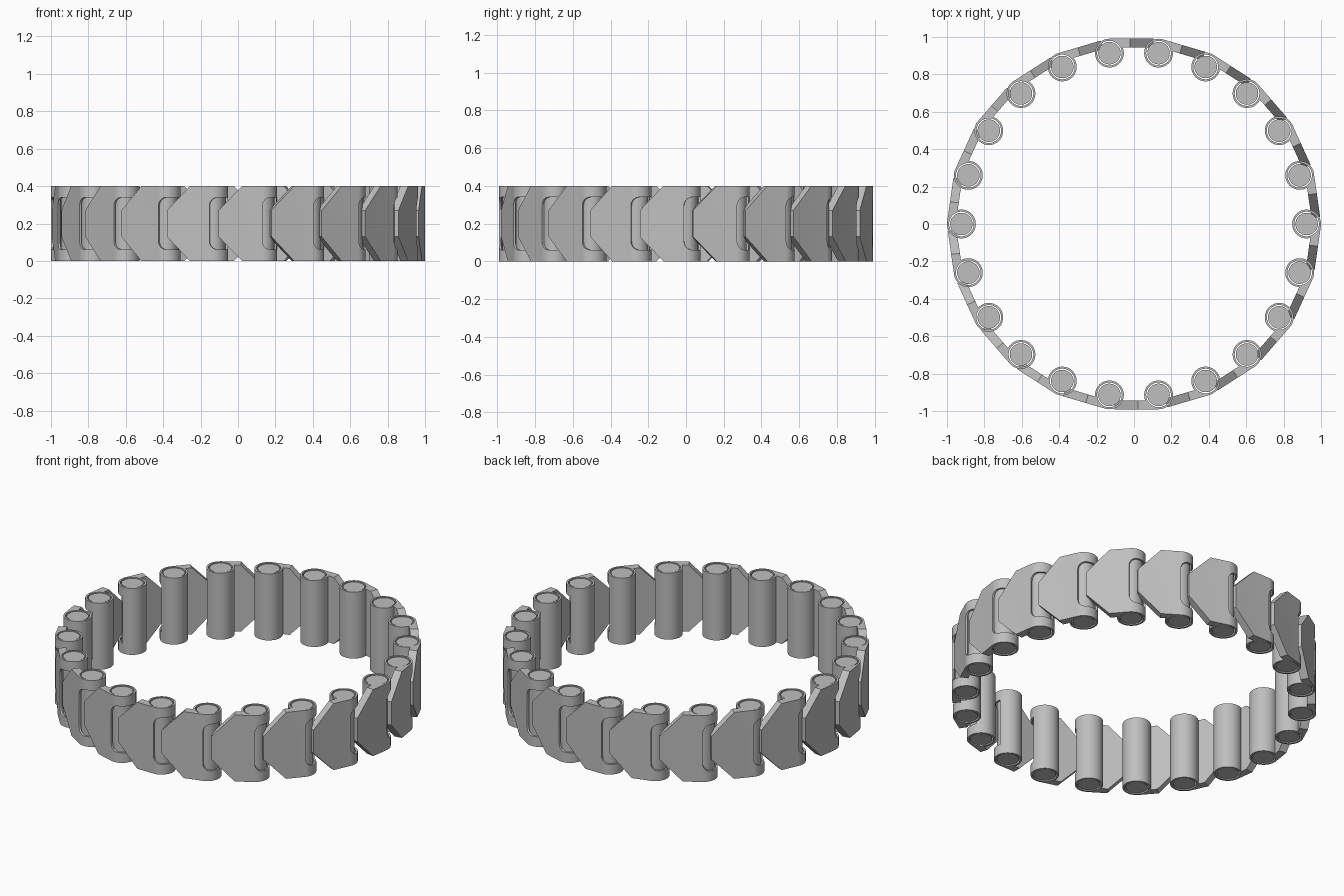
import bpy, bmesh, math
from mathutils import Matrix, Vector

if "Cube" in bpy.data.objects:
    bpy.data.objects.remove(bpy.data.objects["Cube"], do_unlink=True)

LINKS = 22
STEP = 2 * math.pi / LINKS
RING = 0.923          # radius of the circle through the barrel axes
BARREL = 0.077        # barrel radius
HEIGHT = 0.4
AX = RING * math.sin(STEP / 2)
AY = -RING * math.cos(STEP / 2)
FACE = AY - BARREL    # outer face of the plate

steel = bpy.data.materials.new("grey steel")
steel.use_nodes = True
grey = (0.52, 0.52, 0.52, 1)
steel.diffuse_color = grey
steel.node_tree.nodes["Principled BSDF"].inputs["Base Color"].default_value = grey


def make_object(name, bm):
    bmesh.ops.recalc_face_normals(bm, faces=bm.faces[:])
    mesh = bpy.data.meshes.new(name)
    bm.to_mesh(mesh)
    bm.free()
    mesh.materials.append(steel)
    obj = bpy.data.objects.new(name, mesh)
    bpy.context.collection.objects.link(obj)
    return obj


def prism(name, outline, y0, y1):
    """Extrude an outline in x and z along y."""
    bm = bmesh.new()
    face = bm.faces.new([bm.verts.new((x, y0, z)) for x, z in outline])
    out = bmesh.ops.extrude_face_region(bm, geom=[face])
    moved = [v for v in out["geom"] if isinstance(v, bmesh.types.BMVert)]
    bmesh.ops.translate(bm, verts=moved, vec=(0, y1 - y0, 0))
    return make_object(name, bm)


def rod(name, radius, z0, z1):
    """Upright cylinder on the hinge axis."""
    bm = bmesh.new()
    bmesh.ops.create_cone(bm, cap_ends=True, segments=48, radius1=radius, radius2=radius,
                          depth=z1 - z0,
                          matrix=Matrix.Translation((AX, AY, (z0 + z1) / 2)))
    return make_object(name, bm)


def boolean(obj, other, operation):
    mod = obj.modifiers.new(operation.lower(), "BOOLEAN")
    mod.operation = operation
    mod.solver = "EXACT"
    mod.object = other
    other.hide_render = True


# Plate: full height at the barrel, tapering to a narrow tongue
tip, shoulder, tongue = -0.105, 0.022, 0.13
plate = prism("link_plate", [(tip, tongue), (shoulder, 0), (AX, 0), (AX, HEIGHT),
                             (shoulder, HEIGHT), (tip, HEIGHT - tongue)], FACE, FACE + 0.047)
barrel = rod("barrel_helper", BARREL, 0, HEIGHT)
bore = rod("bore_helper", 0.066, -0.1, HEIGHT + 0.1)

# Slot with rounded inner corners that takes the next tongue
low, fillet = 0.06, 0.045
corner = []
for i in range(9):
    a = math.pi / 2 * i / 8
    corner.append((AX + fillet * (1 - math.sin(a)), low + fillet * (1 - math.cos(a))))
slot_outline = [(AX + 0.2, low)] + corner
slot_outline += [(x, HEIGHT - z) for x, z in reversed(slot_outline)]
slot = prism("slot_helper", slot_outline, FACE - 0.1, AY + 0.02)

boolean(plate, barrel, "UNION")
boolean(plate, bore, "DIFFERENCE")
boolean(plate, slot, "DIFFERENCE")
bpy.context.view_layer.update()
result = bpy.data.meshes.new_from_object(
    plate.evaluated_get(bpy.context.evaluated_depsgraph_get()))
plate.modifiers.clear()
plate.data = result
plate.name = "link_1"
for helper in (barrel, bore, slot):
    bpy.data.objects.remove(helper, do_unlink=True)

# Pin inside the barrel
pin = rod("pin_1", 0.06, 0.003, HEIGHT - 0.003)

for obj in (plate, pin):
    bpy.ops.object.select_all(action="DESELECT")
    obj.select_set(True)
    bpy.context.view_layer.objects.active = obj
    bpy.ops.object.shade_smooth_by_angle(angle=math.radians(30))

# Repeat link and pin around the ring
for i in range(1, LINKS):
    for source, label in ((plate, "link"), (pin, "pin")):
        copy = source.copy()
        copy.name = f"{label}_{i + 1}"
        copy.rotation_euler.z = STEP * i
        bpy.context.collection.objects.link(copy)
